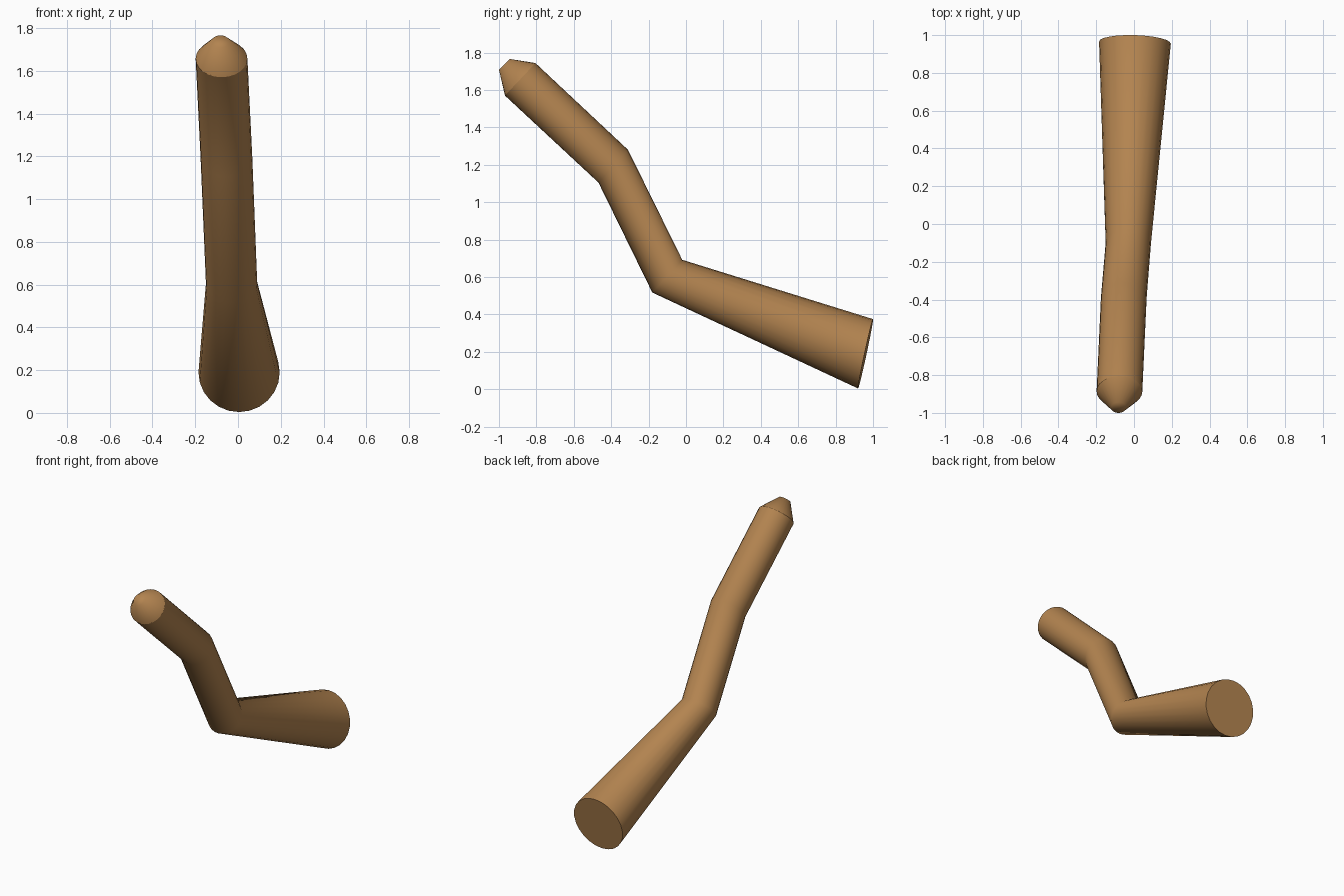
import bpy, bmesh, math
from mathutils import Vector

if "Cube" in bpy.data.objects:
    bpy.data.objects.remove(bpy.data.objects["Cube"])

SIDES = 24

wood = bpy.data.materials.new("brown wood")
wood.diffuse_color = (0.45, 0.23, 0.08, 1)
wood.use_nodes = True
wood.node_tree.nodes["Principled BSDF"].inputs["Base Color"].default_value = wood.diffuse_color

# Each ring: x centre, side-view upper point (y, z), lower point (y, z), x radius
rings = [
    (0.005, (1.00, 0.375), (0.92, 0.004), 0.19),     # wide base
    (-0.03, (-0.02, 0.692), (-0.18, 0.517), 0.12),   # lower bend
    (-0.054, (-0.31, 1.28), (-0.468, 1.105), 0.121), # upper bend
    (-0.077, (-0.805, 1.744), (-0.968, 1.57), 0.121),# end of the shaft
    (-0.082, (-0.943, 1.766), (-1.00, 1.709), 0.04), # blunt tip
]

bm = bmesh.new()
loops = []
for i, (x, up, low, r) in enumerate(rings):
    a, b = Vector((x, *up)), Vector((x, *low))
    centre, v = (a + b) / 2, (a - b) / 2
    u = Vector((r, -0.03 * r if i == 0 else 0, 0))
    loops.append([bm.verts.new(centre + u * math.cos(t) + v * math.sin(t))
                  for t in (2 * math.pi * k / SIDES for k in range(SIDES))])

# Bridge the rings and close both ends
sharp = []
for a, b in zip(loops, loops[1:]):
    for k in range(SIDES):
        n = (k + 1) % SIDES
        bm.faces.new((a[k], a[n], b[n], b[k]))
bm.faces.new(loops[0][::-1])
bm.faces.new(loops[-1])
bmesh.ops.recalc_face_normals(bm, faces=bm.faces)
for f in bm.faces:
    f.smooth = True

# Crisp edges around the base and where the tip starts
for loop in (loops[0], loops[3]):
    for k in range(SIDES):
        bm.edges.get((loop[k], loop[(k + 1) % SIDES])).smooth = False

mesh = bpy.data.meshes.new("bent_branch")
bm.to_mesh(mesh)
bm.free()
mesh.materials.append(wood)
branch = bpy.data.objects.new("bent_branch", mesh)
bpy.context.collection.objects.link(branch)
